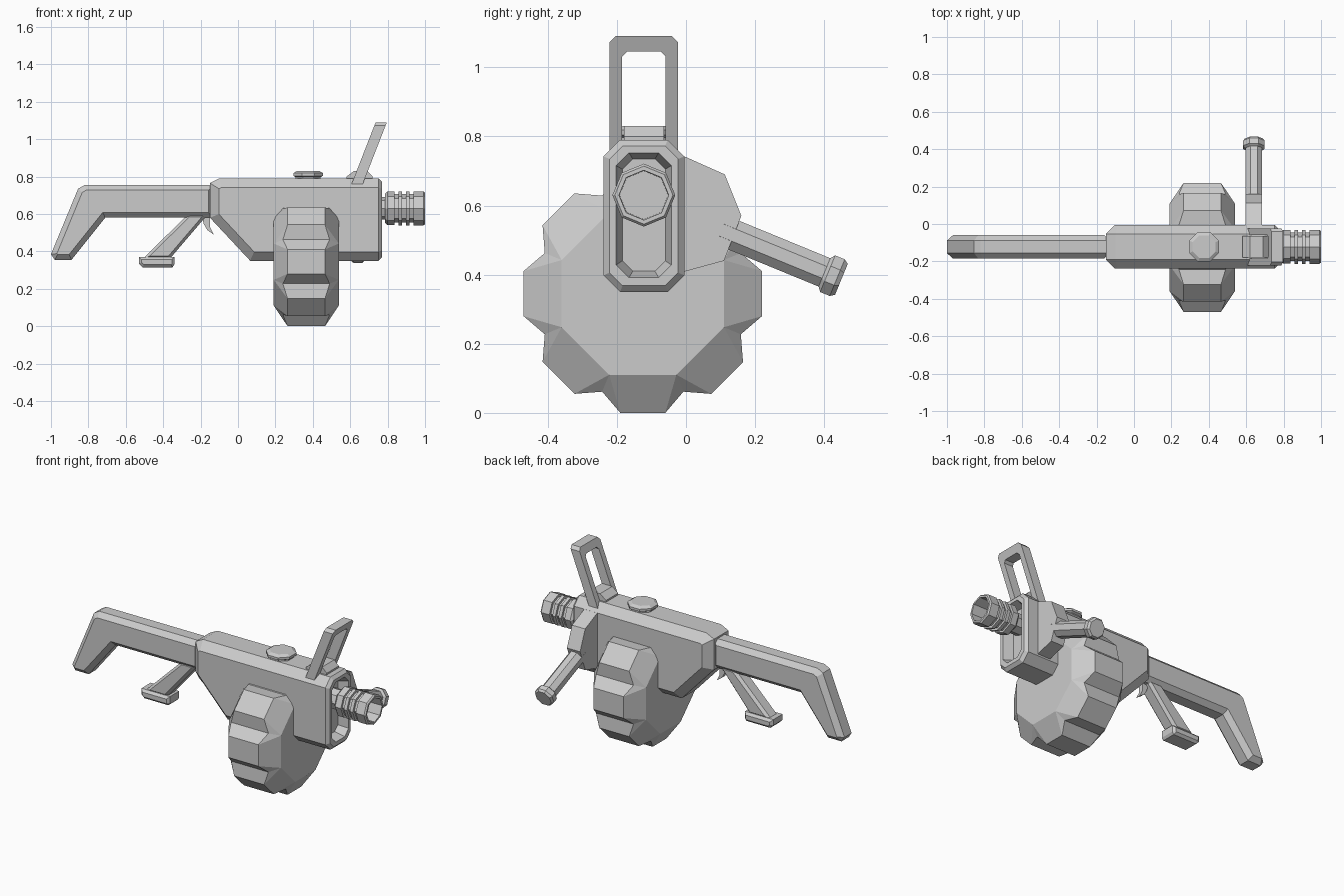
import bpy, bmesh
from math import sin, cos, pi, radians
from mathutils import Matrix, Vector

if "Cube" in bpy.data.objects:
    bpy.data.objects.remove(bpy.data.objects["Cube"])

CY = -0.122  # centre plane of the gun


def finish(name, bm):
    bmesh.ops.recalc_face_normals(bm, faces=bm.faces)
    me = bpy.data.meshes.new(name)
    bm.to_mesh(me)
    bm.free()
    ob = bpy.data.objects.new(name, me)
    bpy.context.collection.objects.link(ob)
    return ob


def bevel(bm, edges, width):
    bmesh.ops.bevel(bm, geom=edges, offset=width, segments=1,
                    affect='EDGES', profile=0.5, clamp_overlap=True)


def prism(name, pts, half, chamfer=0, front=None, front_chamfer=0):
    """Side profile (x, z) extruded across y, its side rims chamfered."""
    bm = bmesh.new()
    a = [bm.verts.new((x, CY - half, z)) for x, z in pts]
    b = [bm.verts.new((x, CY + half, z)) for x, z in pts]
    n = len(pts)
    bm.faces.new(a)
    bm.faces.new(b[::-1])
    for i in range(n):
        j = (i + 1) % n
        bm.faces.new((a[i], b[i], b[j], a[j]))

    def at_front(e):
        return front is not None and all(abs(v.co.x - front) < 1e-4 for v in e.verts)
    bmesh.ops.recalc_face_normals(bm, faces=bm.faces)
    if chamfer:
        bevel(bm, [e for e in bm.edges if abs(e.verts[0].co.y - e.verts[1].co.y) < 1e-5
                   and not at_front(e)], chamfer)
    if front_chamfer:
        bevel(bm, [e for e in bm.edges if at_front(e)], front_chamfer)
    return finish(name, bm)


def lathe(name, profile, start, direction, n=8, phase=0.5):
    """Rings of (distance, radius) along an axis, closed at both ends."""
    axis = Vector(direction).normalized()
    m = Matrix.Translation(start) @ axis.to_track_quat('Z', 'Y').to_matrix().to_4x4()
    bm = bmesh.new()
    rings = [[bm.verts.new(m @ Vector((r * cos(2 * pi * (i + phase) / n),
                                       r * sin(2 * pi * (i + phase) / n), d)))
              for i in range(n)] for d, r in profile]
    for p, q in zip(rings, rings[1:]):
        for i in range(n):
            j = (i + 1) % n
            bm.faces.new((p[i], p[j], q[j], q[i]))
    bm.faces.new(rings[0])
    bm.faces.new(rings[-1])
    return finish(name, bm)


def slot_ring(bm, x, hy, z0, z1, c):
    """Tall eight-cornered slot outline at a given x."""
    pts = [(-hy, z0 + c), (-hy + c, z0), (hy - c, z0), (hy, z0 + c),
           (hy, z1 - c), (hy - c, z1), (-hy + c, z1), (-hy, z1 - c)]
    return [bm.verts.new((x, CY + y, z)) for y, z in pts]


# receiver with chamfered sides
body = prism("receiver", [(-0.15, 0.58), (0.065, 0.35), (0.77, 0.35), (0.77, 0.79),
                          (-0.10, 0.79), (-0.15, 0.765)],
             0.117, 0.048, front=0.77, front_chamfer=0.018)

# tapered slot recess in the front of the receiver
bm = bmesh.new()
outer = slot_ring(bm, 0.78, 0.083, 0.388, 0.755, 0.038)
inner = slot_ring(bm, 0.71, 0.062, 0.41, 0.735, 0.03)
bm.faces.new(outer)
bm.faces.new(inner)
for i in range(8):
    j = (i + 1) % 8
    bm.faces.new((outer[i], outer[j], inner[j], inner[i]))
cutter = finish("slot_cutter", bm)
cutter.hide_render = True
cutter.hide_viewport = True
cut = body.modifiers.new("slot", 'BOOLEAN')
cut.operation = 'DIFFERENCE'
cut.solver = 'EXACT'
cut.object = cutter

# shoulder stock
prism("stock", [(-0.13, 0.755), (-0.82, 0.755), (-0.855, 0.735), (-1.0, 0.385),
                (-0.98, 0.355), (-0.89, 0.355), (-0.71, 0.58), (-0.13, 0.58)], 0.062, 0.028)

# grip, its foot and the trigger
prism("grip", [(-0.265, 0.60), (-0.16, 0.60), (-0.365, 0.36), (-0.51, 0.36)], 0.045, 0.015)
prism("grip_foot", [(-0.53, 0.335), (-0.51, 0.315), (-0.35, 0.315), (-0.34, 0.33),
                    (-0.34, 0.37), (-0.53, 0.37)], 0.058, 0.014)
prism("trigger", [(-0.19, 0.59), (-0.15, 0.59), (-0.15, 0.53), (-0.13, 0.49),
                  (-0.165, 0.515), (-0.185, 0.55)], 0.014)

# inner barrel and ribbed hollow muzzle
bz = 0.63
lathe("barrel", [(0.0, 0.06), (0.13, 0.06)], (0.70, CY, bz), (1, 0, 0), phase=0)
rib = [(0.0, 0.07), (0.0, 0.078), (0.012, 0.09), (0.05, 0.09)]
for k in range(3):
    x = 0.05 + k * 0.04
    rib += [(x, 0.076), (x + 0.02, 0.076), (x + 0.02, 0.091), (x + 0.04, 0.091)]
rib += [(0.205, 0.091), (0.213, 0.084), (0.213, 0.072), (0.07, 0.070)]
lathe("muzzle", rib, (0.787, CY, bz), (1, 0, 0), phase=0)

# lobed drum magazine: eight lobes around the x axis
bm = bmesh.new()
DX, DZ = 0.365, 0.345


def drum_vert(x, r, deg):
    a = radians(deg)
    return bm.verts.new((DX + x, CY - 0.003 + r * cos(a), DZ + r * sin(a)))


sides = []
for s in (-1, 1):
    cap = [drum_vert(s * 0.174, 0.254, 45 * k - 22.5) for k in range(8)]
    valley = [drum_vert(s * 0.125, 0.307, 45 * k - 22.5) for k in range(8)]
    lo = [drum_vert(s * 0.10, 0.351, 45 * k - 10.7) for k in range(8)]
    hi = [drum_vert(s * 0.10, 0.351, 45 * k + 10.7) for k in range(8)]
    bm.faces.new(cap)
    for k in range(8):
        j = (k + 1) % 8
        bm.faces.new((cap[k], cap[j], hi[k], lo[k]))
        bm.faces.new((cap[k], lo[k], valley[k]))
        bm.faces.new((cap[j], valley[j], hi[k]))
    sides.append([v for k in range(8) for v in (valley[k], lo[k], hi[k])])
for i in range(24):
    j = (i + 1) % 24
    bm.faces.new((sides[0][i], sides[0][j], sides[1][j], sides[1][i]))
finish("drum_magazine", bm)

# top knob
lathe("top_knob", [(0, 0.072), (0.025, 0.072), (0.032, 0.086), (0.046, 0.086), (0.058, 0.066)],
      (0.375, CY, 0.772), (0, 0, 1))

# sight base and leaning sight frame
prism("sight_base", [(0.58, 0.77), (0.72, 0.77), (0.72, 0.80), (0.69, 0.83),
                     (0.62, 0.83), (0.58, 0.80)], 0.058)
bm = bmesh.new()
HO, HI, Z0, Z1, ZI = 0.099, 0.063, 0.76, 1.09, 1.045
outer = [(-HO, Z0), (-HO, Z1 - 0.018), (-HO + 0.018, Z1),
         (HO - 0.018, Z1), (HO, Z1 - 0.018), (HO, Z0)]
inner = [(-HI, Z0), (-HI, ZI - 0.014), (-HI + 0.014, ZI),
         (HI - 0.014, ZI), (HI, ZI - 0.014), (HI, Z0)]
loops = [[bm.verts.new((dx + (z - Z0) * 0.39, CY + y, z)) for y, z in pts]
         for pts in (outer, inner) for dx in (0.607, 0.667)]
ob_, of_, ib_, if_ = loops
for i in range(5):
    for p, q in ((ob_, of_), (of_, if_), (if_, ib_), (ib_, ob_)):
        bm.faces.new((p[i], p[i + 1], q[i + 1], q[i]))
for i in (0, 5):
    bm.faces.new((ob_[i], of_[i], if_[i], ib_[i]))
finish("sight_frame", bm)

# handle housing on the far side of the receiver
bm = bmesh.new()
pts = [(-0.06, 0.76), (0.0, 0.74), (0.112, 0.69), (0.16, 0.57), (0.11, 0.44),
       (0.0, 0.41), (-0.06, 0.40)]
a = [bm.verts.new((0.597, y, z)) for y, z in pts]
b = [bm.verts.new((0.685, y, z)) for y, z in pts]
bm.faces.new(a)
bm.faces.new(b)
for i in range(len(pts)):
    j = (i + 1) % len(pts)
    bm.faces.new((a[i], a[j], b[j], b[i]))
finish("handle_housing", bm)

# side handle with flared end cap
lathe("side_handle", [(0, 0.048), (0.325, 0.048), (0.335, 0.062), (0.365, 0.062), (0.378, 0.052)],
      (0.641, 0.10, 0.53), (0, 0.925, -0.38))
